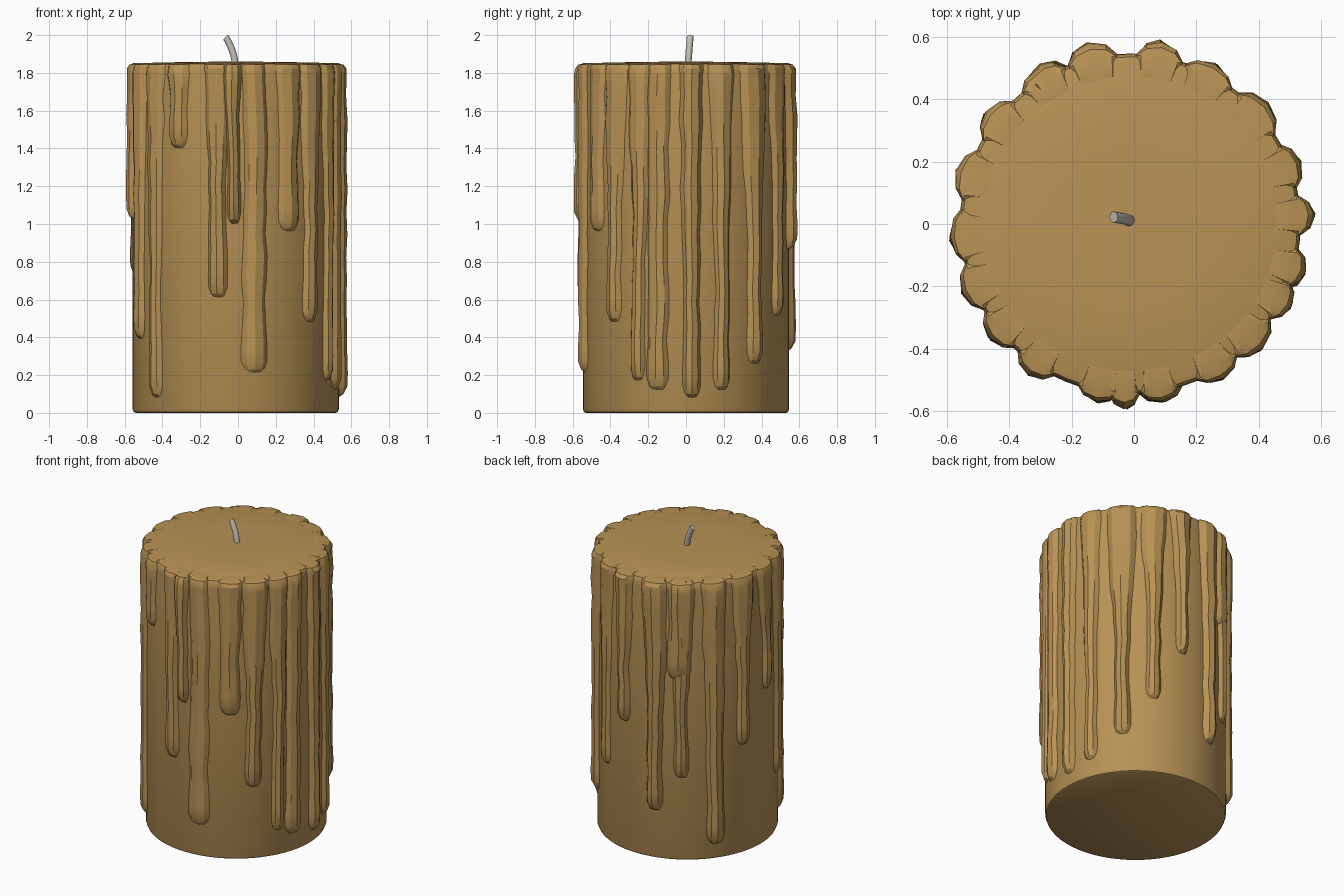
import bpy, bmesh, math, random

if "Cube" in bpy.data.objects:
    bpy.data.objects.remove(bpy.data.objects["Cube"])

random.seed(4)
CX, CY = -0.012, 0.0


def material(name, rgb):
    m = bpy.data.materials.new(name)
    m.diffuse_color = (*rgb, 1)
    m.use_nodes = True
    m.node_tree.nodes["Principled BSDF"].inputs["Base Color"].default_value = m.diffuse_color
    return m


wax = material("tan wax", (0.48, 0.29, 0.09))
wick_grey = material("pale grey wick", (0.55, 0.52, 0.45))


def finish(bm, name, mat, angle):
    bmesh.ops.recalc_face_normals(bm, faces=bm.faces[:])
    me = bpy.data.meshes.new(name)
    bm.to_mesh(me)
    bm.free()
    me.materials.append(mat)
    ob = bpy.data.objects.new(name, me)
    bpy.context.collection.objects.link(ob)
    bpy.ops.object.select_all(action='DESELECT')
    ob.select_set(True)
    bpy.context.view_layer.objects.active = ob
    bpy.ops.object.shade_smooth_by_angle(angle=math.radians(angle))
    return ob


def loft(bm, rings):
    """Skin a list of closed point rings and cap both ends."""
    vs = [[bm.verts.new(p) for p in r] for r in rings]
    n = len(vs[0])
    for a, b in zip(vs, vs[1:]):
        for i in range(n):
            j = (i + 1) % n
            bm.faces.new((a[i], a[j], b[j], b[i]))
    bm.faces.new(vs[0])
    bm.faces.new(vs[-1])


# Candle body: softened foot, rounded rim and slightly domed top
profile = [(0.53, 0), (0.54, 0.005), (0.546, 0.02), (0.546, 1.80), (0.544, 1.83),
           (0.535, 1.846), (0.515, 1.852), (0.25, 1.858), (0.03, 1.86)]
N = 64
bm = bmesh.new()
loft(bm, [[(CX + r * math.cos(math.tau * i / N), CY + r * math.sin(math.tau * i / N), z)
           for i in range(N)] for r, z in profile])
finish(bm, "candle_body", wax, 30)


# Wax drip: a faceted ridge that wanders down the side and ends in a bead
SECTION = [(-1.0, 0.0), (-0.62, 0.72), (0.0, 1.0), (0.62, 0.72), (1.0, 0.0)]


def drip(bm, angle, bottom, top_w, low_w, depth):
    length = 1.80 - bottom
    steps = max(4, int(length / 0.13))
    rows = [(1.853, top_w * 0.75, -0.035, 0), (1.844, top_w * 0.92, depth * 0.55, 0),
            (1.822, top_w, depth * 0.9, 0)]
    shift = 0
    for i in range(steps):
        t = i / steps
        z = 1.79 - t * (length - 0.15)
        w = top_w + (low_w - top_w) * min(1, t * 1.5)
        if 0 < i:
            shift += random.uniform(-0.007, 0.007)
            shift *= 0.9
        rows.append((z, w * random.uniform(0.9, 1.08),
                     depth * random.uniform(0.85, 1.05), shift))
    rows += [(bottom + 0.13, low_w * 1.12, depth * 1.05, shift),
             (bottom + 0.06, low_w * 1.1, depth * 1.0, shift),
             (bottom + 0.02, low_w * 0.85, depth * 0.55, shift),
             (bottom, low_w * 0.6, -0.004, shift)]
    a = math.radians(angle)
    ca, sa = math.cos(a), math.sin(a)
    rings = []
    for z, w, d, s in rows:
        ring = []
        for u, v in SECTION:
            t = u * w + s
            # follow the curve of the body across the drip
            r = 0.546 - t * t / 1.1 - 0.006 + (d + 0.006) * v
            ring.append((CX + r * ca - t * sa, CY + r * sa + t * ca, z))
        for t in (0.8 * w + s, -0.8 * w + s):
            ring.append((CX + 0.47 * ca - t * sa, CY + 0.47 * sa + t * ca, z))
        rings.append(ring)
    loft(bm, rings)


# angle, lowest point, upper half width, lower half width, thickness
DRIPS = [
    (3, 0.08, 0.068, 0.045, 0.046), (20, 0.12, 0.075, 0.045, 0.036),
    (41, 0.26, 0.095, 0.05, 0.042), (62, 0.51, 0.09, 0.045, 0.036),
    (80, 0.86, 0.08, 0.04, 0.050), (103, 0.32, 0.085, 0.05, 0.050),
    (121, 0.55, 0.085, 0.045, 0.036), (119, 1.20, 0.06, 0.07, 0.042),
    (142, 0.10, 0.085, 0.055, 0.040), (163, 0.72, 0.09, 0.045, 0.038),
    (184, 1.02, 0.09, 0.04, 0.035), (202, 0.39, 0.085, 0.05, 0.038),
    (219, 0.08, 0.075, 0.045, 0.036), (236, 1.40, 0.07, 0.055, 0.038),
    (259, 0.61, 0.07, 0.05, 0.036), (268, 1.00, 0.05, 0.035, 0.046),
    (280, 0.21, 0.065, 0.068, 0.034), (301, 0.96, 0.08, 0.06, 0.034),
    (317, 0.48, 0.085, 0.05, 0.036), (333, 0.17, 0.07, 0.04, 0.034),
    (345, 0.12, 0.065, 0.058, 0.036),
]
bm = bmesh.new()
for d in DRIPS:
    drip(bm, *d)
finish(bm, "wax_drips", wax, 25)


# Wick: a thin round cord leaning over to the left
bm = bmesh.new()
rings = []
for k in range(8):
    t = k / 7
    tilt = 0.75 * t
    cx, cy, cz = -0.015 - 0.05 * t ** 1.8, 0.01 + 0.012 * t, 1.84 + 0.15 * t
    rings.append([(cx + 0.018 * math.cos(b) * math.cos(tilt), cy + 0.018 * math.sin(b),
                   cz + 0.018 * math.cos(b) * math.sin(tilt))
                  for b in (math.tau * i / 12 for i in range(12))])
loft(bm, rings)
finish(bm, "wick", wick_grey, 40)
